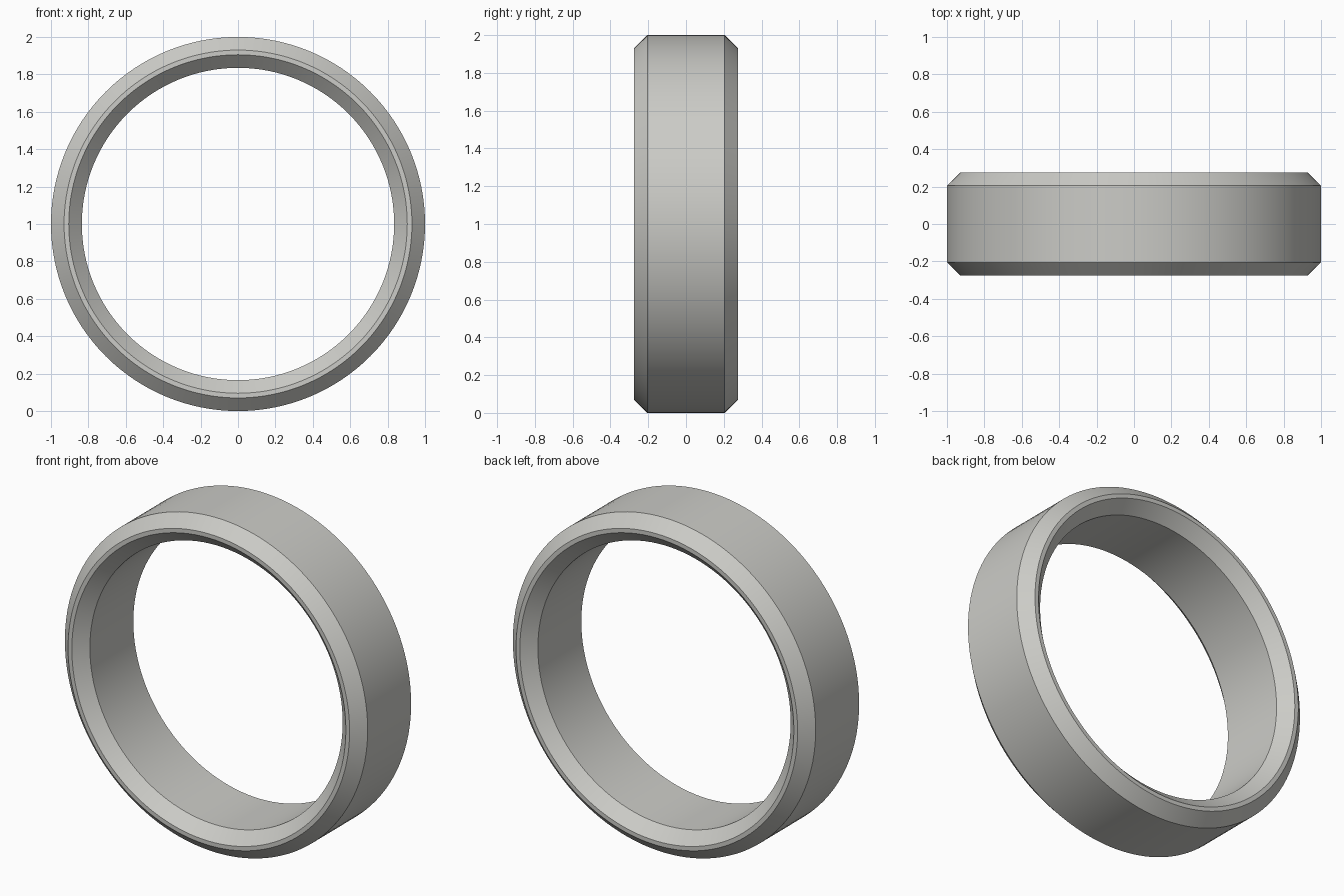
import bpy, bmesh, math
from mathutils import Vector, Matrix

if "Cube" in bpy.data.objects:
    bpy.data.objects.remove(bpy.data.objects["Cube"])

SEGMENTS = 128
# Half cross-section as (radius, depth), from outer wall to bore
half = [(1.0, 0.205), (0.93, 0.275), (0.905, 0.275), (0.835, 0.205)]
profile = half + [(r, -y) for r, y in reversed(half)]

# Ring band: chamfered profile spun around the y axis
bm = bmesh.new()
loops = []
for i in range(SEGMENTS):
    a = 2 * math.pi * i / SEGMENTS
    loops.append([bm.verts.new((r * math.cos(a), y, 1 + r * math.sin(a)))
                  for r, y in profile])
n = len(profile)
for i in range(SEGMENTS):
    cur, nxt = loops[i], loops[(i + 1) % SEGMENTS]
    for j in range(n):
        k = (j + 1) % n
        bm.faces.new((cur[j], cur[k], nxt[k], nxt[j]))
bmesh.ops.recalc_face_normals(bm, faces=bm.faces)
mesh = bpy.data.meshes.new("ring_band")
bm.to_mesh(mesh)
bm.free()
ring = bpy.data.objects.new("ring_band", mesh)
bpy.context.collection.objects.link(ring)

# Plain grey metal
grey = bpy.data.materials.new("warm_grey")
grey.diffuse_color = (0.60, 0.60, 0.57, 1)
grey.use_nodes = True
grey.node_tree.nodes["Principled BSDF"].inputs["Base Color"].default_value = grey.diffuse_color
mesh.materials.append(grey)

# Smooth walls, crisp chamfer edges
bpy.context.view_layer.objects.active = ring
ring.select_set(True)
bpy.ops.object.shade_smooth_by_angle(angle=math.radians(30))
